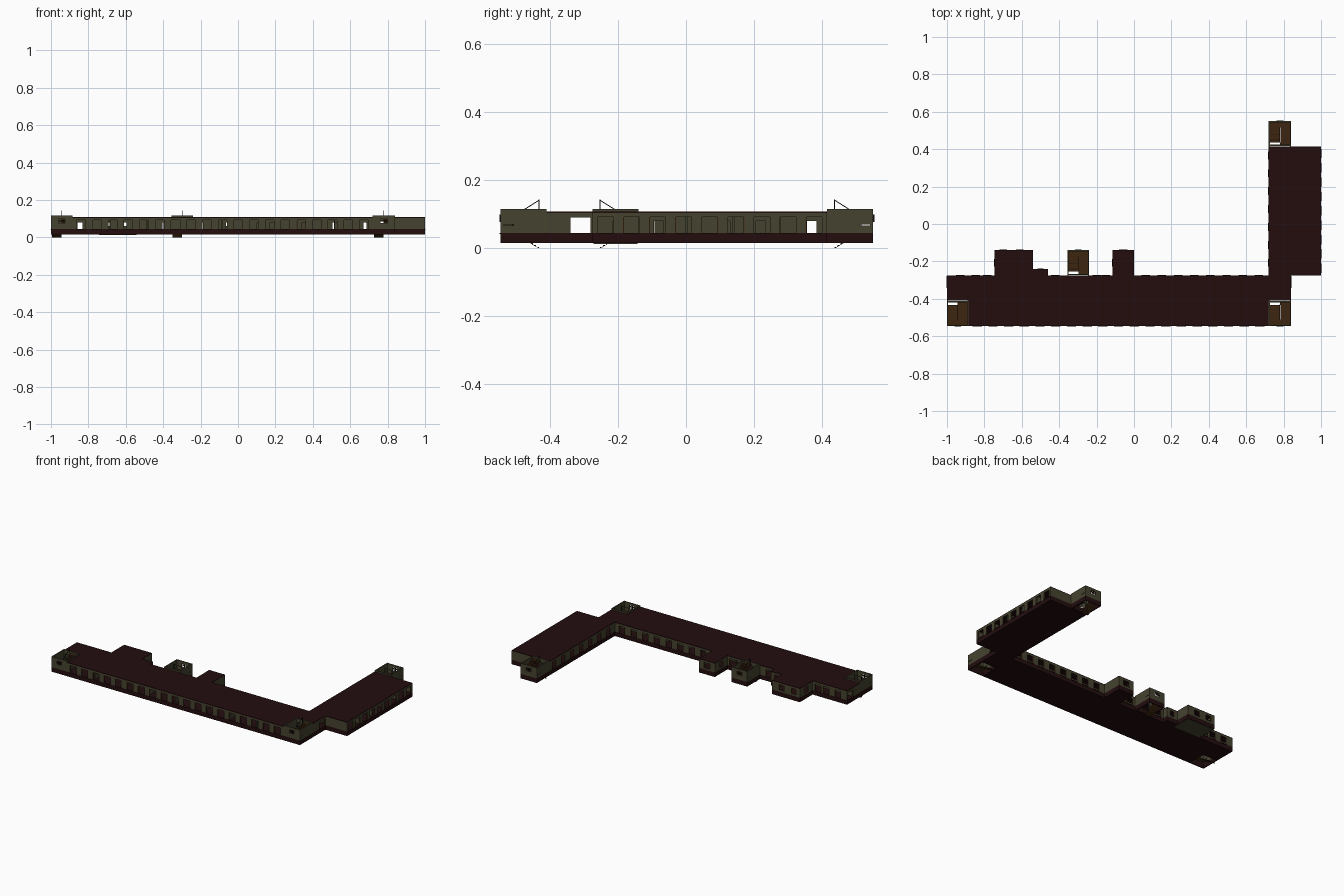
import bpy, bmesh
from mathutils import Matrix, Vector

cube = bpy.data.objects.get("Cube")
if cube:
    bpy.data.objects.remove(cube, do_unlink=True)


def material(name, r, g, b):
    m = bpy.data.materials.new(name)
    m.use_nodes = True
    m.diffuse_color = (r, g, b, 1)
    m.node_tree.nodes["Principled BSDF"].inputs["Base Color"].default_value = (r, g, b, 1)
    return m


OLIVE = material("olive wall", 0.06, 0.056, 0.029)
MAROON = material("dark maroon", 0.017, 0.004, 0.0045)
BROWN = material("stair brown", 0.045, 0.018, 0.005)
ORANGE = material("frame rust", 0.075, 0.027, 0.008)
BLACK = material("rail black", 0.008, 0.008, 0.006)

BASE, SILL, HEAD, TOP, ROOF, PARAPET = 0.015, 0.045, 0.092, 0.104, 0.108, 0.116
T = 0.006  # wall thickness


def build(name, boxes, mat):
    """One object made from axis-aligned boxes (x0, x1, y0, y1, z0, z1)."""
    bm = bmesh.new()
    for x0, x1, y0, y1, z0, z1 in boxes:
        size = Matrix.Diagonal((x1 - x0, y1 - y0, z1 - z0, 1))
        centre = Vector((x0 + x1, y0 + y1, z0 + z1)) / 2
        bmesh.ops.create_cube(bm, size=1, matrix=Matrix.Translation(centre) @ size)
    finish(name, bm, mat)


def finish(name, bm, mat):
    mesh = bpy.data.meshes.new(name)
    bm.to_mesh(mesh)
    bm.free()
    mesh.materials.append(mat)
    bpy.context.collection.objects.link(bpy.data.objects.new(name, mesh))


def prism(name, outline, x0, x1, mat):
    """Extrude a (y, z) outline along x."""
    bm = bmesh.new()
    face = bm.faces.new([bm.verts.new((x0, y, z)) for y, z in outline])
    ext = bmesh.ops.extrude_face_region(bm, geom=[face])["geom"]
    bmesh.ops.translate(bm, vec=(x1 - x0, 0, 0),
                        verts=[v for v in ext if isinstance(v, bmesh.types.BMVert)])
    bmesh.ops.recalc_face_normals(bm, faces=bm.faces)
    finish(name, bm, mat)


frames, sills = [], []


def wall(axis, pos, a, b, holes=(), low=SILL, high=TOP, out=0):
    """Boxes for a straight wall. axis 'x' runs along x at y=pos. pos is the outer face
    and out (+1/-1) its outward direction; out=0 centres it and leaves holes unframed."""
    near, far = (pos - T / 2, pos + T / 2) if out == 0 else sorted((pos, pos - out * T))
    result = []

    def add(target, u0, u1, z0, z1, p0=near, p1=far):
        target.append((u0, u1, p0, p1, z0, z1) if axis == 'x' else (p0, p1, u0, u1, z0, z1))

    u = a
    for c, w, z0, z1 in sorted(holes):
        l, r = c - w / 2, c + w / 2
        if l > u:
            add(result, u, l, low, high)
        if z0 > low:
            add(result, l, r, low, z0)
        if z1 < high:
            add(result, l, r, z1, high)
        if out:
            for e in (l, r - 0.002):
                add(frames, e, e + 0.002, z0, z1)
            s0, s1 = sorted((pos, pos + out * 0.003))
            add(sills, l, r, z0 - 0.003, z0, s0, s1)
        u = r
    if u < b:
        add(result, u, b, low, high)
    return result


def row(start, end, pitch, width=0.05):
    n = int((end - start) / pitch)
    gap = (end - start) / n
    return [(start + gap * (i + 0.5), width, SILL, HEAD) for i in range(n)]


def doors(*centres):
    return [(c, 0.028, SILL, 0.08) for c in centres]


# Key plan lines
S, CORR, N = -0.545, -0.343, -0.275
STAIR_S, WING_N, OUT_N = -0.41, 0.415, 0.55
COURT_N = -0.14
W0, W1, W2 = 0.72, 0.84, 1.0
passage = [(-0.31, 0.062, SILL, 0.09)]

# Plinth and roof slabs share the same plan
plan = [
    (-1, W1, STAIR_S, N), (-0.885, W0, S, STAIR_S),
    (W0, W2, N, WING_N),
    (-0.745, -0.54, N, COURT_N), (-0.54, -0.46, N, -0.24),
    (-0.115, 0, N, COURT_N),
]
build("plinth", [p + (BASE, SILL) for p in plan], MAROON)
build("roof", [p + (TOP, ROOF) for p in plan], MAROON)

# Long block outer walls
court_windows = [h for h in row(0.02, 0.71, 0.085, 0.045)]
west_windows = [(x, 0.045, SILL, HEAD) for x in (-0.845, -0.93, -0.785)]
mid_windows = [(x, 0.045, SILL, HEAD) for x in (-0.42, -0.2, -0.15)]
long_walls = wall('x', S, -0.885, W0, row(-0.88, 0.715, 0.08), out=-1)
long_walls += wall('x', N, 0, W0, court_windows, out=1)
long_walls += wall('x', N, -1, -0.745, west_windows, out=1)
long_walls += wall('x', N, -0.46, -0.355, mid_windows[:1], out=1)
long_walls += wall('x', N, -0.24, -0.115, mid_windows[1:], out=1)
long_walls += wall('y', -1, STAIR_S, N, passage, out=-1)
long_walls += wall('y', W1, STAIR_S, N, passage, out=1)
build("long_block_walls", long_walls, OLIVE)

# Wing outer walls
wing_walls = wall('y', W2, N, WING_N, row(N, WING_N, 0.076), out=1)
wing_walls += wall('y', W0, N, WING_N, row(N + 0.02, WING_N, 0.085, 0.042), out=-1)
wing_walls += wall('x', N, W1, W2, out=-1)
wing_walls += wall('x', WING_N, W1, W2, out=1)
build("wing_walls", wing_walls, OLIVE)

# Rear extensions on the courtyard side
ext_walls = []
for x0, x1, y1, holes in (
        (-0.745, -0.54, COURT_N, [(-0.70, .04, .06, HEAD), (-0.61, .04, .06, HEAD)]),
        (-0.54, -0.46, -0.24, [(-0.5, .03, .06, HEAD)]),
        (-0.115, 0, COURT_N, [(-0.0575, .045, .06, HEAD)])):
    ext_walls += wall('x', y1, x0, x1, holes, out=1)
    side = [((N + y1) / 2, 0.04, 0.06, HEAD)] if y1 == COURT_N else []
    ext_walls += wall('y', x0, N, y1, side, out=-1)
    ext_walls += wall('y', x1, N, y1, out=1)
build("extension_walls", ext_walls, OLIVE)
build("extension_underside", [(-0.742, -0.543, N + .003, COURT_N - .003, 0.013, BASE)], OLIVE)

# Corridor partitions and room dividers
inside = wall('x', CORR, -0.99, W0,
              doors(-0.845, -0.70, -0.61, -0.39, -0.2, -0.05, 0.115, 0.185, 0.355, 0.52, 0.685))
inside += wall('y', 0.80, N, WING_N, doors(-0.2, -0.08, 0.03, 0.115, 0.22, 0.37))
for i in range(9):
    x = -0.885 + i * 0.2
    inside += wall('y', x, S + T, CORR)
for i in range(1, 5):
    inside += wall('x', N + i * 0.138, 0.80, W2 - T)
build("room_partitions", inside, OLIVE)
build("window_frames", frames, ORANGE)
build("window_sills", sills, MAROON)


def stair_tower(label, x0, x1, inner, outer):
    """Open-topped stairwell; flights run between the inner door side and outer landing."""
    d = 1 if outer > inner else -1
    lo, hi = sorted((inner, outer))
    mid = (x0 + x1) / 2
    window = [(mid, 0.036, 0.077, 0.099)]
    slit = [(outer - d * 0.024, 0.03, 0.067, 0.07)]
    door = [(mid, 0.09, SILL, 0.09)]
    shell, base = [], []
    for holes, z0, z1, target in ((True, SILL, PARAPET, shell), (False, BASE, SILL, base)):
        target += wall('x', outer, x0, x1, window if holes else (), z0, z1, d)
        target += wall('x', inner + d * T, x0, x1, door if holes else (), z0, z1)
        target += wall('y', x0, lo, hi, slit if holes else (), z0, z1, -1)
        target += wall('y', x1, lo, hi, slit if holes else (), z0, z1, 1)
    build(label + "_tower_walls", shell, OLIVE)
    build(label + "_tower_base", base, MAROON)
    build(label + "_window_bars", [(mid - .018, mid + .018, outer - .004, outer + .004, .086, .09),
                                   (mid - .002, mid + .002, outer - .004, outer + .004, .077, .099)],
          MAROON)

    # Two flights of stepped treads joined by a landing
    start, turn = inner + d * 0.022, inner + d * 0.1
    steps = 9
    run, rise = (turn - start) / steps, 0.05 / steps
    for part, xa, xb, z, sign in (("lower", x0 + T, mid - .002, 0.004, 1),
                                  ("upper", mid + .002, x1 - T, 0.104, -1)):
        top, under = [], []
        for i in range(steps):
            zi = z + sign * i * rise
            top += [(start + i * run, zi), (start + (i + 1) * run, zi)]
        under = [(turn, z + sign * 0.05 - 0.006), (start, z - 0.004)]
        prism(label + "_" + part + "_flight", top + under, xa, xb, BROWN)
    y0, y1 = sorted((turn, outer - d * T))
    build(label + "_landing", [(x0 + T, x1 - T, y0, y1, 0.048, 0.054)], BROWN)
    y0, y1 = sorted((inner + d * .008, start))
    build(label + "_top_landing", [(mid, x1 - T, y0, y1, 0.098, 0.104)], BROWN)

    # Handrail between the flights with its end post
    end = inner + d * 0.022
    prism(label + "_handrail", [(end, 0.143), (end, 0.140), (turn, 0.091), (turn, 0.094)],
          mid - .0015, mid + .0015, BLACK)
    build(label + "_rail_posts", [(mid - .0015, mid + .0015, end - .0015, end + .0015, .1, .143),
                                  (mid - .0015, mid + .0015, turn - .0015, turn + .0015, .05, .094)],
          BLACK)


stair_tower("west", -1, -0.885, STAIR_S, S)
stair_tower("corner", W0, W1, STAIR_S, S)
stair_tower("north", W0, W1, WING_N, OUT_N)
stair_tower("court", -0.355, -0.24, N, COURT_N)
